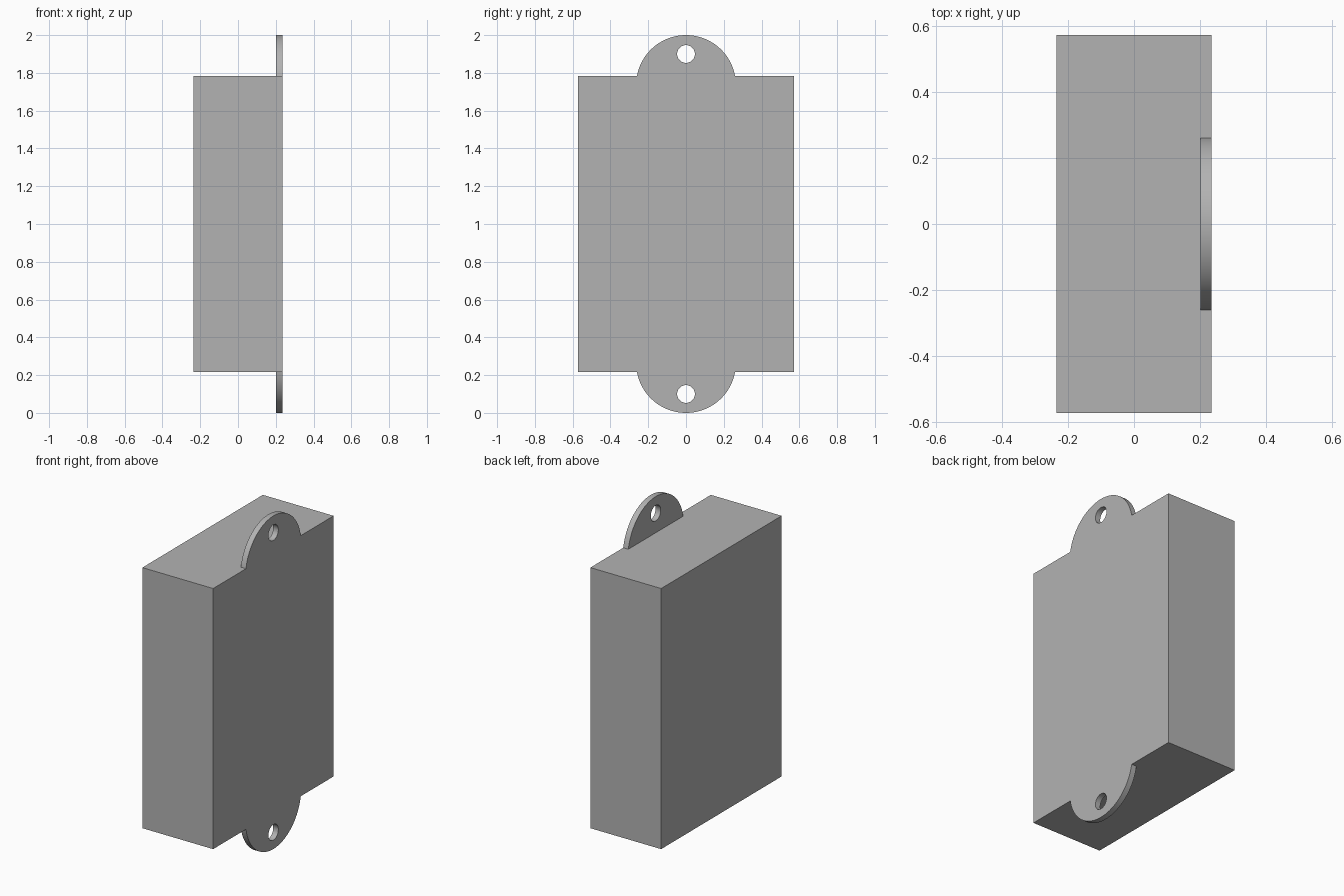
import bpy
from math import sin, cos, asin, pi, radians

cube = bpy.data.objects.get("Cube")
if cube:
    bpy.data.objects.remove(cube, do_unlink=True)

DEPTH, WIDTH, HEIGHT = 0.47, 1.143, 1.565   # housing along x, y, z
PLATE = 0.034                               # ear thickness
RADIUS, HOLE, HOLE_UP = 0.264, 0.047, 0.9   # ear arc, hole, hole offset from middle

grey = bpy.data.materials.new("plain grey")
grey.use_nodes = True
colour = (0.45, 0.45, 0.45, 1)
grey.diffuse_color = colour
grey.node_tree.nodes["Principled BSDF"].inputs["Base Color"].default_value = colour

# Housing
bpy.ops.mesh.primitive_cube_add(size=1, location=(0, 0, 1))
housing = bpy.context.object
housing.name = "housing"
housing.scale = (DEPTH, WIDTH, HEIGHT)
bpy.ops.object.transform_apply(location=False, rotation=False, scale=True)
housing.data.materials.append(grey)


def arc(radius, centre, start, end, count):
    """Points on a circular arc, as (across, up)."""
    return [(radius * cos(start + (end - start) * i / count),
             centre + radius * sin(start + (end - start) * i / count))
            for i in range(count + 1)]


def mounting_ear(name, side):
    """Rounded ear with a screw hole, flush with the mounting face."""
    centre = 1 - RADIUS
    base = asin((HEIGHT / 2 - centre) / RADIUS)
    outline = arc(RADIUS, centre, base, pi - base, 64)
    hole = arc(HOLE, HOLE_UP, 0, 2 * pi, 40)[:-1]
    curve = bpy.data.curves.new(name, "CURVE")
    curve.dimensions = "2D"
    curve.fill_mode = "BOTH"
    curve.extrude = PLATE / 2
    for points in (outline, hole):
        spline = curve.splines.new("POLY")
        spline.points.add(len(points) - 1)
        for point, (u, v) in zip(spline.points, points):
            point.co = (u, v * side, 0, 1)
        spline.use_cyclic_u = True
    ear = bpy.data.objects.new(name, curve)
    bpy.context.collection.objects.link(ear)
    ear.location = (DEPTH / 2 - PLATE / 2, 0, 1)
    ear.rotation_euler = (radians(90), 0, radians(90))
    bpy.ops.object.select_all(action="DESELECT")
    ear.select_set(True)
    bpy.context.view_layer.objects.active = ear
    bpy.ops.object.convert(target="MESH")
    ear = bpy.context.object
    # Weld the caps to the rim so that the ear is one closed solid
    bpy.ops.object.mode_set(mode="EDIT")
    bpy.ops.mesh.select_all(action="SELECT")
    bpy.ops.mesh.remove_doubles(threshold=0.0001)
    bpy.ops.mesh.normals_make_consistent(inside=False)
    bpy.ops.object.mode_set(mode="OBJECT")
    bpy.ops.object.shade_smooth_by_angle(angle=radians(30))
    ear.data.materials.clear()
    ear.data.materials.append(grey)


mounting_ear("top_mounting_ear", 1)
mounting_ear("bottom_mounting_ear", -1)
